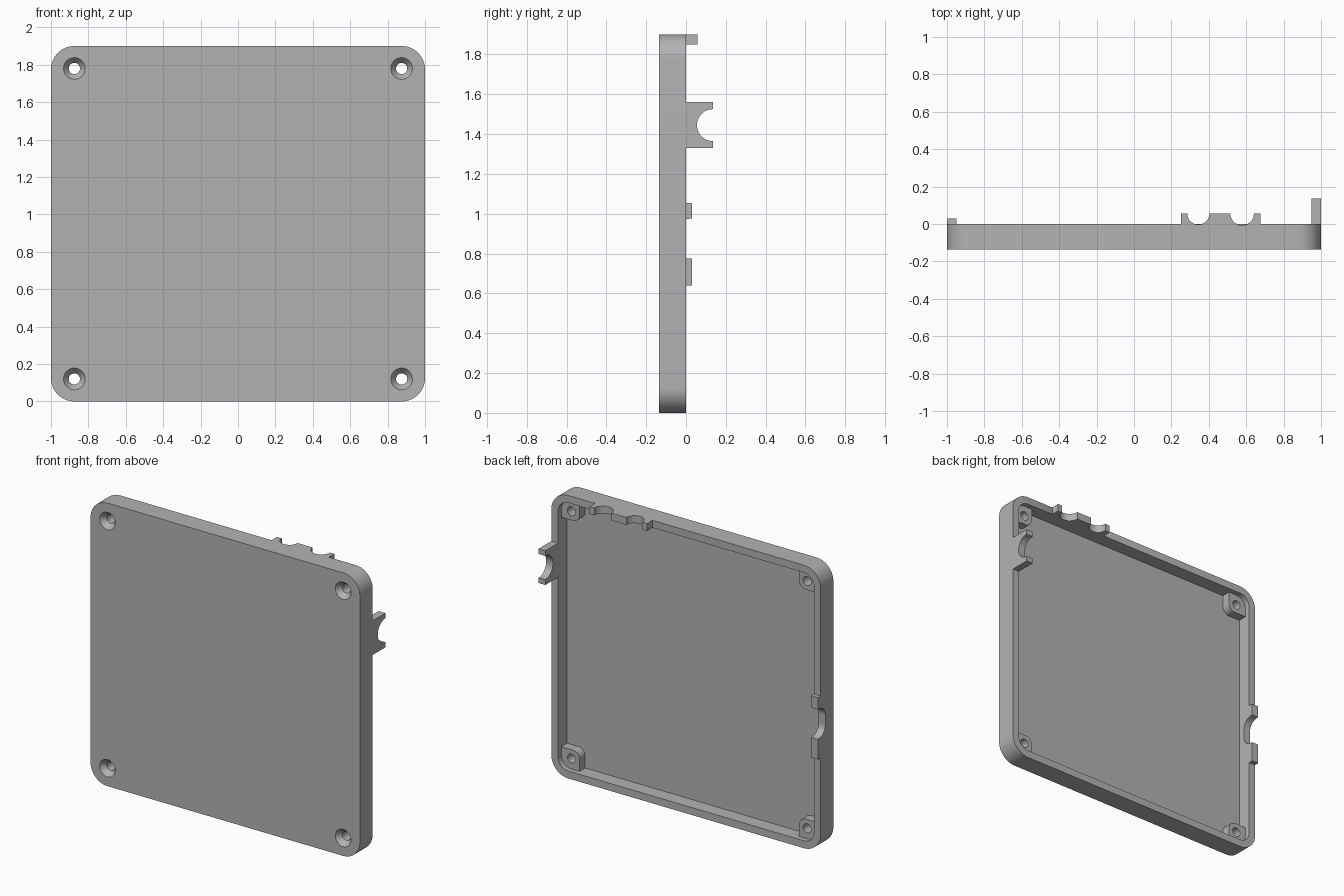
import bpy, bmesh, math
from mathutils import Matrix, Vector

if "Cube" in bpy.data.objects:
    bpy.data.objects.remove(bpy.data.objects["Cube"])

grey = bpy.data.materials.new("plain_grey")
grey.use_nodes = True
colour = (0.45, 0.45, 0.45, 1)
grey.diffuse_color = colour
grey.node_tree.nodes["Principled BSDF"].inputs["Base Color"].default_value = colour

FRONT, FLOOR, RIM = -0.135, -0.095, 0.0
HEIGHT, WALL, CORNER = 1.9, 0.05, 0.125
HOLE_X, HOLE_Z = 0.875, 0.12


def outline(u0, u1, v0, v1, radii):
    """Rectangle with its own radius at each corner, counter-clockwise from low u, low v."""
    pts = []
    corners = [(u0, v0, 1, 1), (u1, v0, -1, 1), (u1, v1, -1, -1), (u0, v1, 1, -1)]
    for i, ((u, v, su, sv), r) in enumerate(zip(corners, radii)):
        steps = 14 if r else 0
        for k in range(steps + 1):
            a = math.pi + math.pi / 2 * (i + k / max(steps, 1))
            pts.append((u + su * r + r * math.cos(a), v + sv * r + r * math.sin(a)) if r else (u, v))
    return pts


def finish(name, bm):
    bmesh.ops.recalc_face_normals(bm, faces=bm.faces)
    mesh = bpy.data.meshes.new(name)
    bm.to_mesh(mesh)
    bm.free()
    mesh.materials.append(grey)
    ob = bpy.data.objects.new(name, mesh)
    bpy.context.collection.objects.link(ob)
    return ob


def prism(name, pts, axis, a, b):
    """Extrude a flat outline along one axis from a to b."""
    place = {"X": lambda u, v: (a, u, v), "Y": lambda u, v: (u, a, v), "Z": lambda u, v: (u, v, a)}[axis]
    step = Vector([(b - a) * (axis == c) for c in "XYZ"])
    bm = bmesh.new()
    face = bm.faces.new([bm.verts.new(place(u, v)) for u, v in pts])
    new = bmesh.ops.extrude_face_region(bm, geom=[face])["geom"]
    bmesh.ops.translate(bm, vec=step, verts=[g for g in new if isinstance(g, bmesh.types.BMVert)])
    return finish(name, bm)


def cone(name, x, z, y0, y1, r0, r1):
    """Round cutter along y, radius r0 at y0 and r1 at y1."""
    bm = bmesh.new()
    m = Matrix.Translation((x, (y0 + y1) / 2, z)) @ Matrix.Rotation(math.pi / 2, 4, "X")
    bmesh.ops.create_cone(bm, cap_ends=True, segments=40, radius1=r1, radius2=r0, depth=y1 - y0, matrix=m)
    return finish(name, bm)


def cut(ob, cutters):
    for c in cutters:
        mod = ob.modifiers.new("cut", "BOOLEAN")
        mod.operation, mod.solver, mod.object = "DIFFERENCE", "EXACT", c
    bpy.context.view_layer.update()
    graph = bpy.context.evaluated_depsgraph_get()
    mesh = bpy.data.meshes.new_from_object(ob.evaluated_get(graph))
    ob.modifiers.clear()
    ob.data = mesh


# Shell and its hollow
tray = prism("tray", outline(-1, 1, 0, HEIGHT, [CORNER] * 4), "Y", FRONT, RIM)
hollow = prism("hollow_cutter", outline(-1 + WALL, 1 - WALL, WALL, HEIGHT - WALL, [CORNER - WALL] * 4),
               "Y", FLOOR, 0.1)

# Screw posts, holes and countersinks in the four corners
parts, screws = [tray], []
for sx, side in ((1, "left"), (-1, "right")):
    for top, level in ((False, "lower"), (True, "upper")):
        x, z = sx * HOLE_X, HEIGHT - HOLE_Z if top else HOLE_Z
        hole = cone("hole_cutter", x, z, -0.2, 0.1, 0.03, 0.03)
        sink = cone("sink_cutter", x, z, FRONT - 0.01, -0.09, 0.066, 0.022)
        screws += [sink, hole]
        # the post's free corner is rounded, the others sit in the walls
        free = {(1, False): 3, (-1, False): 2, (-1, True): 1, (1, True): 0}[sx, top]
        u = sorted((sx * 0.815, sx * 0.96))
        v = (HEIGHT - 0.18, HEIGHT - 0.04) if top else (0.04, 0.18)
        post = prism(f"{level}_{side}_screw_post",
                     outline(*u, *v, [0.05 if i == free else 0 for i in range(4)]), "Y", FLOOR - 0.003, -0.035)
        cut(post, [hole])
        parts.append(post)

# Raised tabs on the rim
sharp = [0] * 4
left_clip = prism("left_cable_clip", outline(RIM, 0.135, 1.33, 1.56, sharp), "X", 1 - WALL, 1)
top_tab = prism("top_tab", outline(0.25, 0.675, RIM, 0.057, sharp), "Z", HEIGHT - WALL, HEIGHT)
right_tab = prism("right_tab", outline(RIM, 0.03, 0.64, 1.055, sharp), "X", -1, -1 + WALL)
parts += [left_clip, top_tab, right_tab]

# Port openings through the rim
left_port = prism("left_port_cutter", outline(0.055, 0.215, 1.365, 1.525, [0.08] * 4), "X", 0.9, 1.1)
top_ports = [prism("top_port_cutter", outline(x - r, x + r, 0.056 - r, 0.056 + r, [r] * 4), "Z", 1.84, 2)
             for x, r in ((0.344, 0.059), (0.578, 0.063))]
right_port = prism("right_port_cutter", outline(-0.05, 0.1, 0.775, 0.975, [0.07] * 4), "X", -1.1, -0.9)

cut(left_clip, [left_port])
cut(top_tab, top_ports)
cut(right_tab, [right_port])
cut(tray, [hollow] + screws + top_ports + [right_port])

# Cutters are no longer needed
for c in [hollow, left_port, right_port] + top_ports + screws:
    bpy.data.objects.remove(c)

# Smooth curves, sharp edges
bpy.ops.object.select_all(action="DESELECT")
for ob in parts:
    ob.select_set(True)
bpy.context.view_layer.objects.active = tray
bpy.ops.object.shade_smooth_by_angle(angle=math.radians(30))
